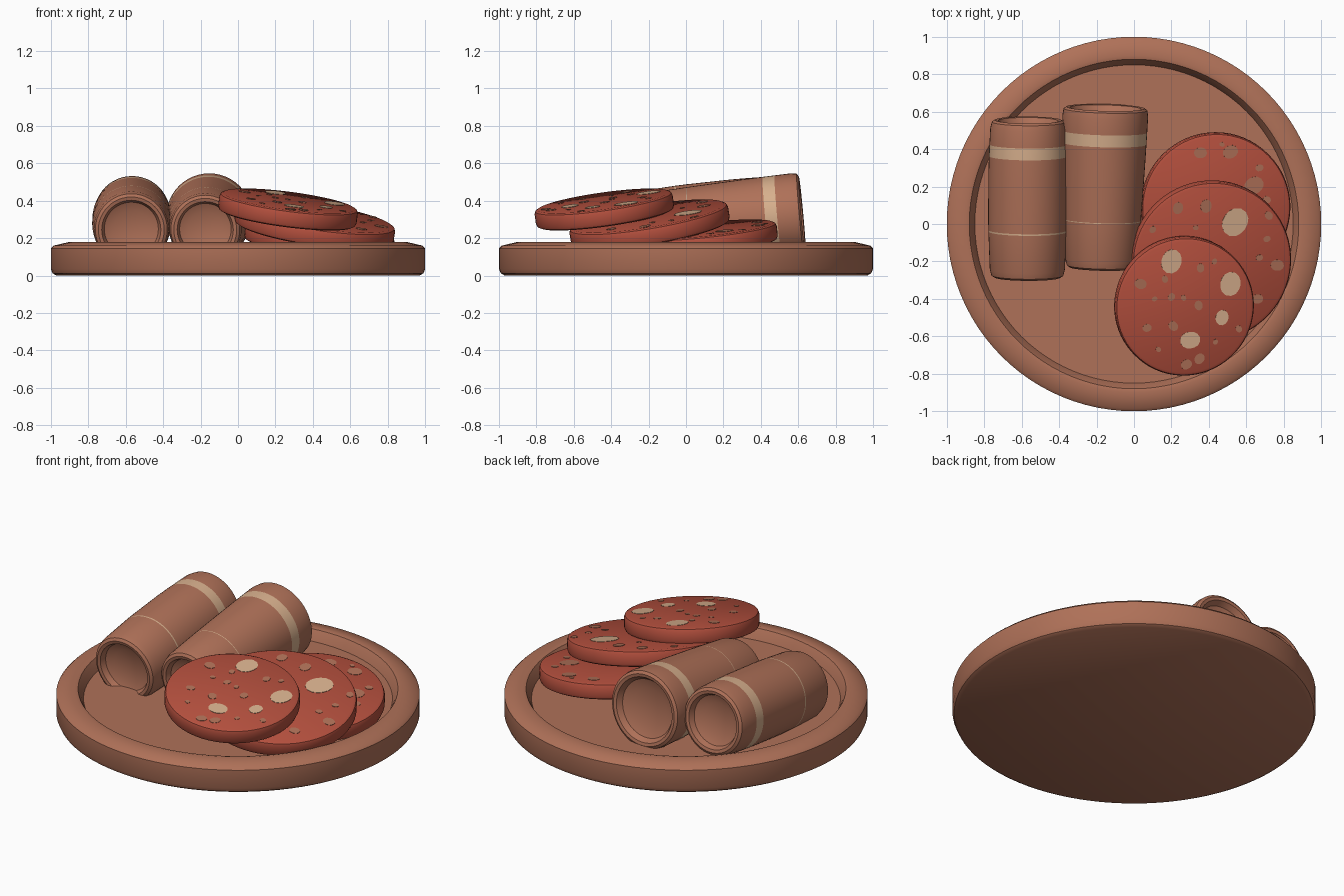
import bpy, bmesh, math, random
from mathutils import Vector, Matrix

if "Cube" in bpy.data.objects:
    bpy.data.objects.remove(bpy.data.objects["Cube"])
random.seed(4)

def material(name, col):
    m = bpy.data.materials.new(name)
    m.diffuse_color = (*col, 1)
    m.use_nodes = True
    m.node_tree.nodes["Principled BSDF"].inputs["Base Color"].default_value = m.diffuse_color
    return m

BROWN = material("warm_brown", (0.43, 0.165, 0.098))
CREAM = material("cream", (0.68, 0.43, 0.265))
RED = material("salami_red", (0.46, 0.080, 0.048))

def finish(bm, name, mats, matrix=Matrix(), angle=35):
    bmesh.ops.recalc_face_normals(bm, faces=bm.faces)
    me = bpy.data.meshes.new(name)
    bm.to_mesh(me)
    bm.free()
    for m in mats:
        me.materials.append(m)
    me.shade_smooth()
    me.set_sharp_from_angle(angle=math.radians(angle))
    ob = bpy.data.objects.new(name, me)
    bpy.context.collection.objects.link(ob)
    ob.matrix_world = matrix
    return ob

def lathe(name, profile, mats, segs=64, matrix=Matrix(), bands=()):
    """Revolve (r, z) points; first and last lie on the axis. bands = segment indices in 2nd material."""
    bm = bmesh.new()
    rings = []
    for r, z in profile:
        n = 1 if r == 0 else segs
        rings.append([bm.verts.new((r * math.cos(2 * math.pi * i / segs),
                                    r * math.sin(2 * math.pi * i / segs), z)) for i in range(n)])
    for k, (A, B) in enumerate(zip(rings, rings[1:])):
        for i in range(segs):
            j = (i + 1) % segs
            vs = [A[i % len(A)], A[j % len(A)], B[j % len(B)], B[i % len(B)]]
            f = bm.faces.new(list(dict.fromkeys(vs)))
            f.material_index = 1 if k in bands else 0
    return finish(bm, name, mats, matrix)

# Round board with a raised rim
lathe("plate", [(0, 0), (0.97, 0), (0.99, 0.012), (1.0, 0.035), (1.0, 0.145), (0.985, 0.16),
                (0.90, 0.18), (0.88, 0.175), (0.865, 0.15), (0.85, 0.115), (0, 0.115)], [BROWN], 96)

# Two banded rolls, hollow at both ends, leaning up towards the back
def roll(name, front, back, r0, rm, r1, bands):
    front, back = Vector(front), Vector(back)
    axis = back - front
    L = axis.length
    rad = lambda t: r0 * (1 - t) * (1 - 2 * t) + 4 * rm * t * (1 - t) + r1 * t * (2 * t - 1)
    cuts = sorted([0.05, 0.3, 0.65, 0.95] + [t for b in bands for t in b])
    e0, e1 = r0 - 0.022, r1 - 0.022
    start = [(0, 0.06 / L), (e0 * 0.55, 0.055 / L), (e0 * 0.82, 0.035 / L), (e0 - 0.018, 0.004), (e0, 0), (r0 - 0.006, 0.012)]
    end = [(r1 - 0.006, 0.988), (e1, 1), (e1 - 0.018, 0.996), (e1 * 0.82, 1 - 0.035 / L), (e1 * 0.55, 1 - 0.055 / L), (0, 1 - 0.06 / L)]
    prof = start + [(rad(t), t) for t in cuts] + end
    idx = [len(start) + cuts.index(b[0]) for b in bands]
    mat = Matrix.Translation(front) @ axis.to_track_quat('Z', 'Y').to_matrix().to_4x4()
    lathe(name, [(r, t * L) for r, t in prof], [BROWN, CREAM], 48, mat, idx)

roll("left_roll", (-0.57, -0.285, 0.245), (-0.565, 0.555, 0.335), 0.198, 0.212, 0.200,
     [(0.29, 0.37), (0.77, 0.845)])
roll("right_roll", (-0.175, -0.235, 0.245), (-0.152, 0.622, 0.322), 0.190, 0.214, 0.230,
     [(0.295, 0.38), (0.775, 0.85)])

# Tilted salami slices with flat fat spots (x, y, radius)
H = 0.047
def slice_(name, c, r, a, b, cream, brown):
    c = Vector(c)
    n = Vector((-a, -b, 1)).normalized()
    rot = n.to_track_quat('Z', 'Y').to_matrix().to_4x4()
    lathe(name, [(0, -H), (r - 0.02, -H), (r - 0.006, -H + 0.007), (r, -H + 0.022), (r, H - 0.022),
                 (r - 0.006, H - 0.007), (r - 0.02, H), (0, H)], [RED], 64, Matrix.Translation(c) @ rot)
    bm = bmesh.new()
    for m, spots in enumerate((cream, brown)):
        for x, y, s in spots:
            dx, dy = x - c.x, y - c.y
            base = Vector((x, y, c.z + a * dx + b * dy + H / n.z))
            phase = random.uniform(0, 6.28)
            low, top = [], []
            for i in range(14):
                t = 2 * math.pi * i / 14
                q = s * (1 + 0.1 * math.cos(2 * t + phase))
                p = base + rot.to_3x3() @ Vector((q * math.cos(t), q * math.sin(t), 0))
                low.append(bm.verts.new(p - n * 0.002))
                top.append(bm.verts.new(p + n * 0.002))
            faces = [bm.faces.new(top), bm.faces.new(low[::-1])]
            for i in range(14):
                j = (i + 1) % 14
                faces.append(bm.faces.new((low[i], low[j], top[j], top[i])))
            for f in faces:
                f.material_index = m
    finish(bm, name + "_spots", [CREAM, BROWN])

slice_("bottom_slice", (0.435, 0.09, 0.20), 0.40, -0.10, 0.10, [],
       [(0.355, 0.38, 0.032), (0.515, 0.385, 0.038), (0.47, 0.425, 0.013), (0.67, 0.3, 0.02),
        (0.64, 0.205, 0.05), (0.71, 0.13, 0.02)])
slice_("middle_slice", (0.41, -0.195, 0.272), 0.43, -0.15, 0.165, [(0.54, 0.01, 0.073)],
       [(0.235, 0.085, 0.03), (0.385, 0.095, 0.033), (0.33, -0.02, 0.014), (0.72, 0.045, 0.022),
        (0.765, -0.22, 0.033), (0.67, -0.18, 0.018), (0.71, -0.08, 0.018), (0.66, -0.4, 0.028),
        (0.1, -0.03, 0.018)])
slice_("top_slice", (0.267, -0.437, 0.353), 0.373, -0.13, 0.14,
       [(0.2, -0.2, 0.06), (0.515, -0.32, 0.06), (0.47, -0.5, 0.038), (0.3, -0.62, 0.05)],
       [(0.035, -0.32, 0.03), (0.165, -0.295, 0.018), (0.355, -0.235, 0.022), (0.43, -0.2, 0.015),
        (0.2, -0.39, 0.02), (0.11, -0.4, 0.014), (0.265, -0.395, 0.015), (0.345, -0.435, 0.024),
        (0.21, -0.545, 0.026), (0.07, -0.555, 0.023), (0.13, -0.67, 0.014), (0.28, -0.75, 0.028),
        (0.35, -0.72, 0.028), (0.435, -0.63, 0.014), (0.56, -0.56, 0.018)])
